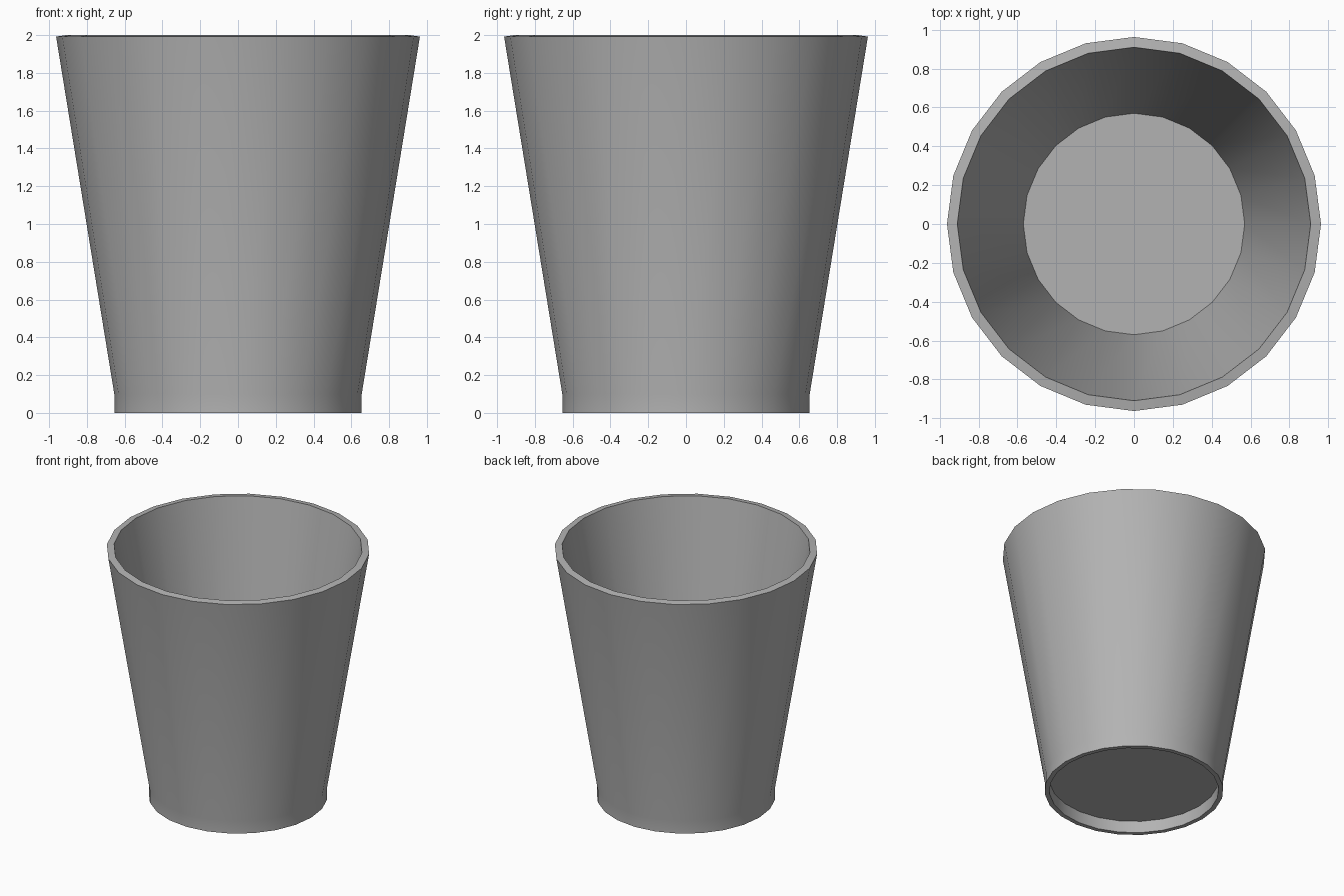
import bpy, bmesh
from math import cos, sin, pi, radians

if "Cube" in bpy.data.objects:
    bpy.data.objects.remove(bpy.data.objects["Cube"])

SIDES = 24

# Cross-section (radius, height): recessed underside, foot, outer wall, rim, inner wall, floor
profile = [(0.62, 0.095), (0.62, 0.0), (0.655, 0.0), (0.655, 0.10),
           (0.963, 1.992), (0.91, 2.0), (0.57, 0.14)]

bm = bmesh.new()
rings = [[bm.verts.new((r * cos(2 * pi * i / SIDES), r * sin(2 * pi * i / SIDES), z))
          for i in range(SIDES)] for r, z in profile]

# Walls between neighbouring rings
for a, b in zip(rings, rings[1:]):
    for i in range(SIDES):
        j = (i + 1) % SIDES
        bm.faces.new((a[i], a[j], b[j], b[i]))

# Underside and inner floor
bm.faces.new(rings[0][::-1])
bm.faces.new(rings[-1])
bmesh.ops.recalc_face_normals(bm, faces=bm.faces[:])

mesh = bpy.data.meshes.new("cup")
bm.to_mesh(mesh)
bm.free()
cup = bpy.data.objects.new("cup", mesh)
bpy.context.collection.objects.link(cup)

# Dark grey material
grey = bpy.data.materials.new("dark_grey")
grey.diffuse_color = (0.45, 0.45, 0.45, 1.0)
grey.use_nodes = True
grey.node_tree.nodes["Principled BSDF"].inputs["Base Color"].default_value = grey.diffuse_color
mesh.materials.append(grey)

# Smooth walls with crisp rim and foot edges
bpy.context.view_layer.objects.active = cup
cup.select_set(True)
bpy.ops.object.shade_smooth_by_angle(angle=radians(30))
